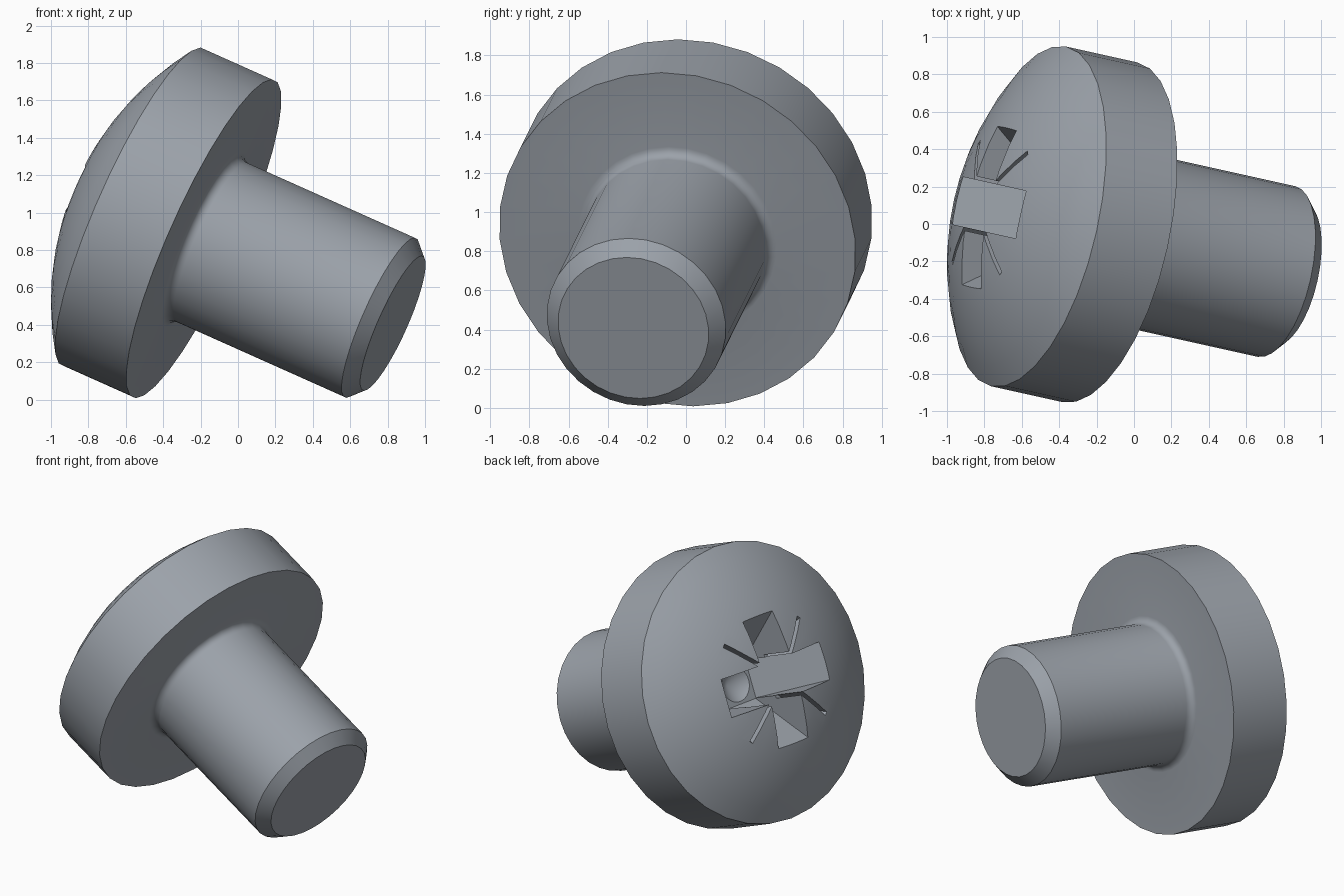
import bpy, bmesh
from math import sin, cos, asin, pi, radians
from mathutils import Vector, Matrix

if "Cube" in bpy.data.objects:
    bpy.data.objects.remove(bpy.data.objects["Cube"])

SIDES = 32
HEAD_R, RIM_Z, DOME_H = 0.93, 0.425, 0.303
SHANK_R, SHANK_L, CHAMFER, FILLET = 0.467, 1.13, 0.074, 0.05

# Grey metal
steel = bpy.data.materials.new("steel grey")
steel.use_nodes = True
color = (0.33, 0.36, 0.40, 1)
steel.diffuse_color = color
steel.node_tree.nodes["Principled BSDF"].inputs["Base Color"].default_value = color

# Tilted frame: local z runs up the screw towards the dome
axis = Vector((-0.895, 0.199, 0.40)).normalized()
up = (Vector((0, 0, 1)) - axis * axis.z).normalized()
frame = Matrix((up.cross(axis), up, axis)).transposed().to_4x4()
frame.translation = (-0.183, -0.044, 0.86)


def make_object(name, bm):
    bmesh.ops.recalc_face_normals(bm, faces=bm.faces)
    mesh = bpy.data.meshes.new(name)
    bm.to_mesh(mesh)
    bm.free()
    mesh.materials.append(steel)
    obj = bpy.data.objects.new(name, mesh)
    obj.matrix_world = frame
    bpy.context.collection.objects.link(obj)
    return obj


def lathe(name, profile):
    """Spin (radius, height) points around local z; the ends lie on the axis or get capped."""
    bm = bmesh.new()
    rings = []
    for r, z in profile:
        if r < 1e-6:
            rings.append([bm.verts.new((0, 0, z))] * SIDES)
        else:
            rings.append([bm.verts.new((r * sin(2 * pi * i / SIDES), r * cos(2 * pi * i / SIDES), z))
                          for i in range(SIDES)])
    for a, b in zip(rings, rings[1:]):
        for i in range(SIDES):
            j = (i + 1) % SIDES
            bm.faces.new(dict.fromkeys((a[i], a[j], b[j], b[i])))
    for ring in (rings[0], rings[-1]):
        if ring[0] is not ring[1]:
            bm.faces.new(ring)
    return make_object(name, bm)


def wedge(name, angle, half_width, top_half, bottom_half, bottom_z, top_z=0.8):
    """Tapered slot cutter across the axis."""
    bm = bmesh.new()
    corners = ((-top_half, top_z), (top_half, top_z), (bottom_half, bottom_z), (-bottom_half, bottom_z))
    face = bm.faces.new([bm.verts.new((x, -half_width, z)) for x, z in corners])
    side = bmesh.ops.extrude_face_region(bm, geom=[face])["geom"]
    moved = [v for v in side if isinstance(v, bmesh.types.BMVert)]
    bmesh.ops.translate(bm, verts=moved, vec=(0, 2 * half_width, 0))
    bmesh.ops.rotate(bm, verts=bm.verts, matrix=Matrix.Rotation(angle, 3, 'Z'))
    return make_object(name, bm)


# Screw profile: chamfered tip, shank, root fillet, flat underside, rim, dome
profile = [(SHANK_R - CHAMFER, -SHANK_L), (SHANK_R, CHAMFER - SHANK_L)]
for k in range(6):
    t = k / 5 * pi / 2
    profile.append((SHANK_R + FILLET * (1 - cos(t)), FILLET * (sin(t) - 1)))
profile.append((HEAD_R, 0))
dome_r = (HEAD_R ** 2 + DOME_H ** 2) / (2 * DOME_H)
half_angle = asin(HEAD_R / dome_r)
for k in range(9):
    t = half_angle * (1 - k / 8)
    profile.append((dome_r * sin(t), RIM_Z + DOME_H - dome_r * (1 - cos(t))))
screw = lathe("screw_body", profile)

# Drive recess: cross of tapered arms, thin diagonal ticks, conical bottom
cutters = []
for k in range(2):
    cutters.append(wedge("cross_cutter", k * pi / 2, 0.13, 0.533, 0.133, 0.24))
    cutters.append(wedge("tick_cutter", pi / 4 + k * pi / 2, 0.013, 0.55, 0.35, 0.45))
cutters.append(lathe("cone_cutter", [(0, 0.15), (0.128, 0.25), (0.128, 0.5)]))

bpy.context.view_layer.objects.active = screw
for cutter in cutters:
    cutter.hide_render = True
    cut = screw.modifiers.new("recess", 'BOOLEAN')
    cut.operation = 'DIFFERENCE'
    cut.solver = 'EXACT'
    cut.object = cutter
    bpy.ops.object.modifier_apply(modifier=cut.name)
    bpy.data.objects.remove(cutter)

# Smooth shading with crisp edges
bpy.ops.object.select_all(action='DESELECT')
screw.select_set(True)
bpy.ops.object.shade_smooth_by_angle(angle=radians(30))
